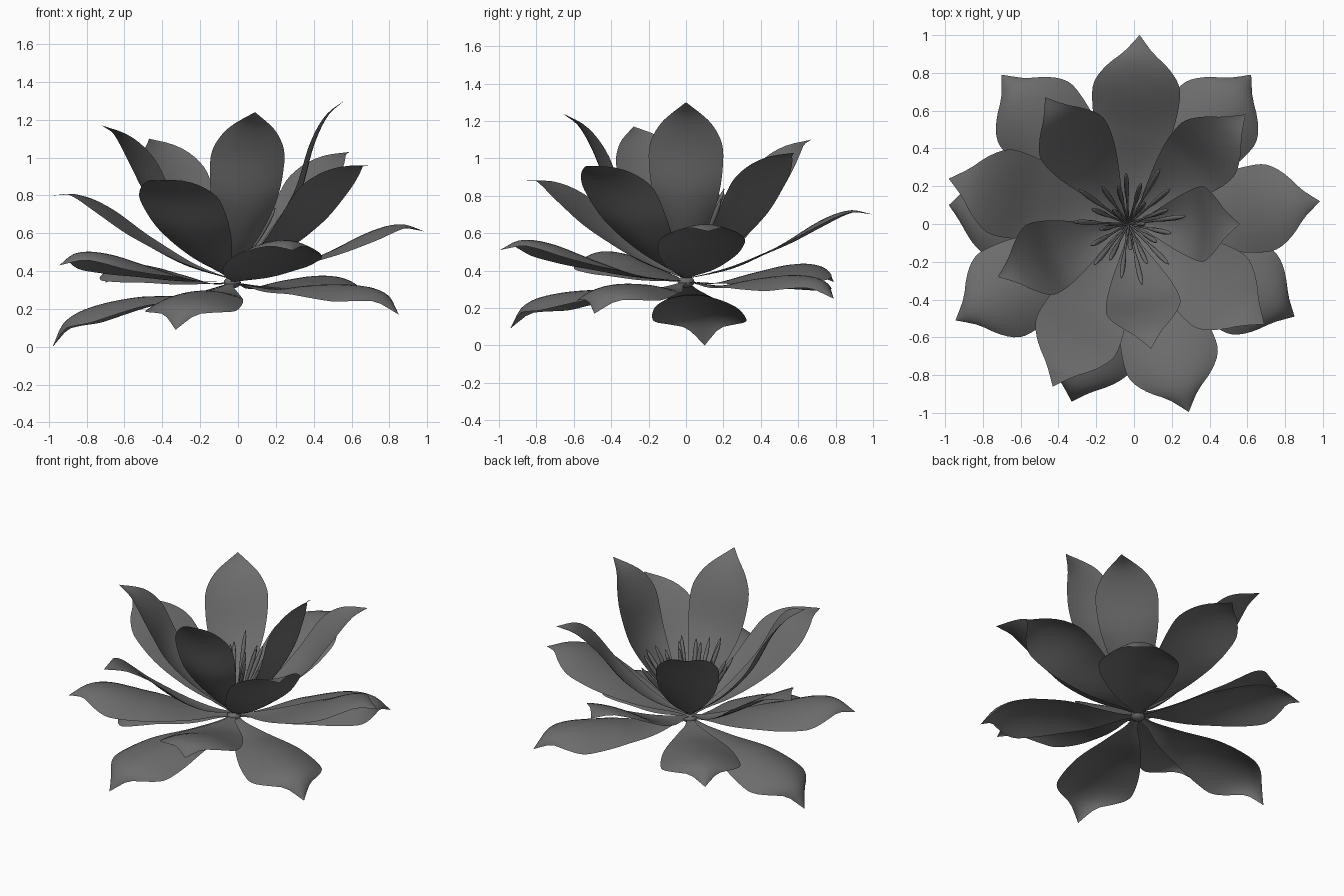
import bpy, math, random
from mathutils import Vector

if "Cube" in bpy.data.objects:
    bpy.data.objects.remove(bpy.data.objects["Cube"])

random.seed(4)
CX, CY = -0.03, 0.0
GREY = bpy.data.materials.new("dark_grey")
GREY.diffuse_color = (.15, .15, .15, 1)
GREY.use_nodes = True
GREY.node_tree.nodes["Principled BSDF"].inputs["Base Color"].default_value = GREY.diffuse_color


def curve(pts, t):
    """Smooth interpolation through (t, value) points."""
    n = len(pts)

    def slope(i):
        a, b = pts[max(i - 1, 0)], pts[min(i + 1, n - 1)]
        return (b[1] - a[1]) / (b[0] - a[0])
    i = 0
    while i < n - 2 and t > pts[i + 1][0]:
        i += 1
    (t0, v0), (t1, v1) = pts[i], pts[i + 1]
    h = t1 - t0
    u = (t - t0) / h
    return ((2*u**3 - 3*u*u + 1) * v0 + (u**3 - 2*u*u + u) * h * slope(i)
            + (3*u*u - 2*u**3) * v1 + (u**3 - u*u) * h * slope(i + 1))


def finish(name, verts, faces):
    me = bpy.data.meshes.new(name)
    me.from_pydata(verts, [], faces)
    me.polygons.foreach_set("use_smooth", [True] * len(faces))
    me.materials.append(GREY)
    me.update()
    ob = bpy.data.objects.new(name, me)
    bpy.context.collection.objects.link(ob)
    return ob


# Half width of a petal from base to tip
OUTLINE = [(0, .018), (.1, .038), (.2, .09), (.35, .16), (.5, .212), (.65, .238),
           (.75, .232), (.85, .168), (.93, .075), (1, 0)]


def petal(name, tip, base_z, width):
    base = Vector((CX, CY, base_z))
    chord = Vector(tip) - base
    length = chord.length
    u = chord.normalized()
    side = Vector((-u.y, u.x, 0)).normalized()
    up = u.cross(side)
    if up.z < 0:
        up = -up
    s = u.z                             # steep petals sag, low ones arch over
    spine = [(0, 0), (.25, -.004 - .075 * s), (.5, .05 - .14 * s),
             (.75, .095 - .10 * s), (.9, .08 - .06 * s), (1, 0)]
    cup0 = .02 + .42 * s                # cross-section bend near base
    cup1 = min(max(-.45 + s, -.35), .12)  # and near tip
    rows, cols = 32, 12
    verts, faces = [], []
    for i in range(rows + 1):
        t = i / rows
        e = 1e-3
        t0, t1 = max(t - e, 0), min(t + e, 1)
        d = (curve(spine, t1) - curve(spine, t0)) / (t1 - t0) / length
        normal = (up - u * d).normalized()
        mid = base + u * (t * length) + up * curve(spine, t)
        w = max(curve(OUTLINE, t), 0.0005) * width
        k = min(t / .8, 1)
        c = cup0 + (cup1 - cup0) * k * k * (3 - 2 * k)
        for j in range(cols + 1):
            v = 2 * j / cols - 1
            verts.append(mid + side * (w * v) + normal * (c * w * v * v))
    for i in range(rows):
        for j in range(cols):
            a = i * (cols + 1) + j
            faces.append((a, a + 1, a + cols + 2, a + cols + 1))
    finish(name, verts, faces)


# Petal tips, tier by tier
INNER = [(.56, 0, 1.30), (.59, .58, 1.03), (-.47, .67, 1.10), (-.72, -.28, 1.17),
         (.09, -.66, 1.24)]
MIDDLE = [(.69, -.53, .96), (-.43, -.86, .88), (-.98, .24, .80), (.03, 1.0, .70),
          (.985, .12, .61)]
OUTER = [(.29, -.995, .51), (-.945, -.51, .43), (-.70, .79, .34), (.62, .79, .25),
         (.85, -.49, .17), (-.33, -.94, .09), (-.98, .10, 0)]
for tier, tips, z, w in (("inner", INNER, .36, .83), ("middle", MIDDLE, .355, .97),
                         ("outer", OUTER, .34, 1.05)):
    for k, tip in enumerate(tips):
        petal(f"{tier}_petal_{k + 1}", tip, z, w)

# Receptacle under the petals
bpy.ops.mesh.primitive_uv_sphere_add(segments=20, ring_count=12, radius=.045,
                                     location=(CX, CY, .34))
core = bpy.context.object
core.name = "receptacle"
core.scale.z = 0.7
core.data.materials.append(GREY)
bpy.ops.object.shade_smooth()


# Stamens: thin filament with a club-shaped end
def stamen(name, azimuth, tilt, length):
    out = Vector((math.cos(azimuth), math.sin(azimuth), 0))
    side = Vector((-out.y, out.x, 0))
    prof = [(0, .005), (.45, .006), (.6, .012), (.8, .014), (.93, .010), (1, .002)]
    n = 8
    verts, faces = [], []
    for t, r in prof:
        a = tilt * (1.15 - 0.15 * t)
        axis = out * math.sin(a) + Vector((0, 0, math.cos(a)))
        nrm = axis.cross(side)
        p = Vector((CX, CY, .36)) + axis * (length * t)
        for j in range(n):
            b = 2 * math.pi * j / n
            verts.append(p + side * (r * math.cos(b)) + nrm * (r * math.sin(b)))
    for i in range(len(prof) - 1):
        for j in range(n):
            k = (j + 1) % n
            faces.append((i*n + j, i*n + k, i*n + n + k, i*n + n + j))
    faces.append(tuple(range((len(prof) - 1) * n, len(prof) * n)))
    finish(name, verts, faces)


for k in range(25):
    f = (k + .5) / 25
    stamen(f"stamen_{k + 1}", k * 2.39996, math.radians(6 + 35 * math.sqrt(f)),
           random.uniform(.43, .53))
